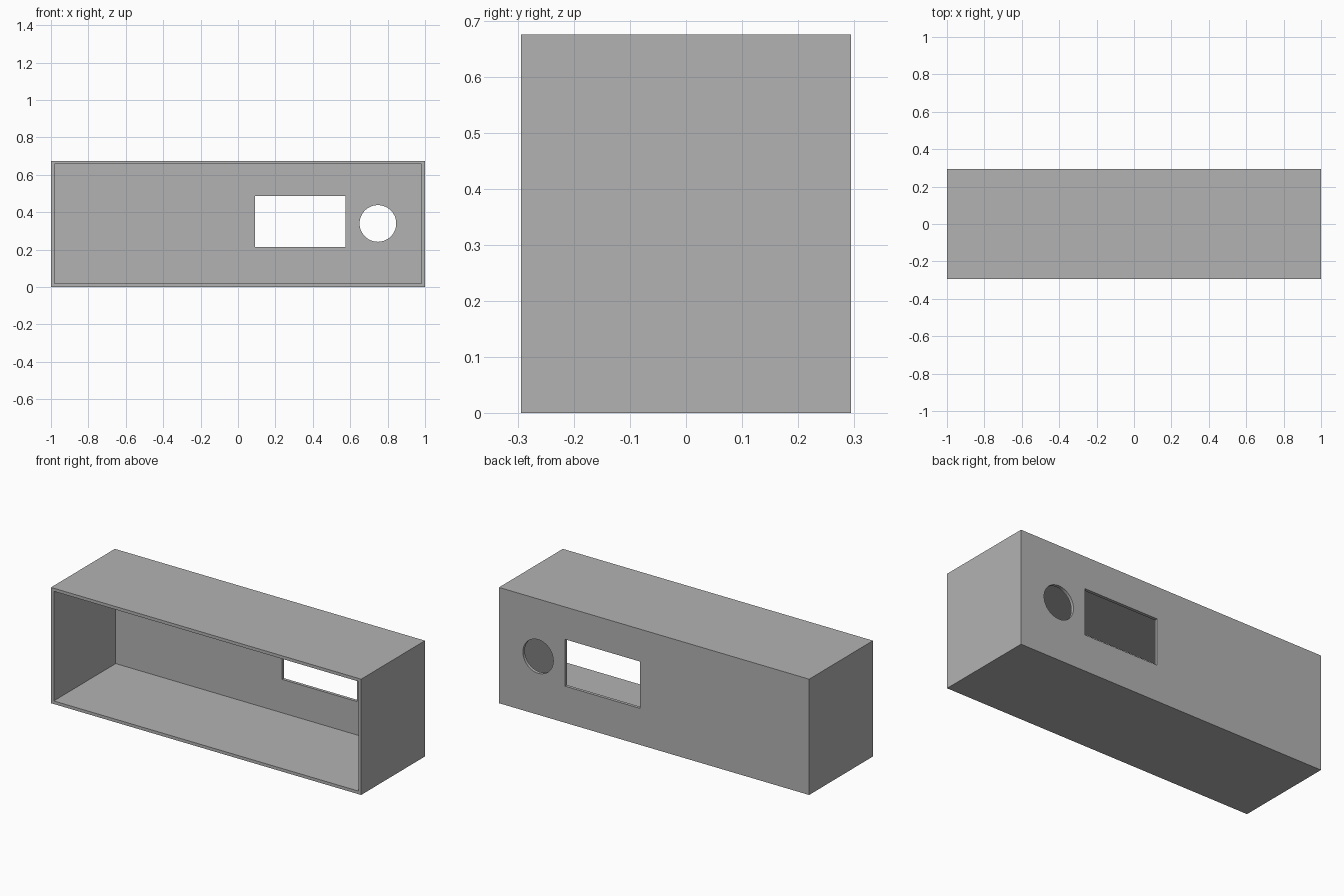
import bpy

cube = bpy.data.objects.get("Cube")
if cube:
    bpy.data.objects.remove(cube, do_unlink=True)

LENGTH, DEPTH, HEIGHT, WALL = 2.0, 0.588, 0.675, 0.018
BACK = DEPTH / 2

grey = bpy.data.materials.new("plain grey")
grey.use_nodes = True
colour = (0.45, 0.45, 0.45, 1)
grey.diffuse_color = colour
grey.node_tree.nodes["Principled BSDF"].inputs["Base Color"].default_value = colour


def box(name, low, high):
    """Axis-aligned box between two corners."""
    centre = [(a + b) / 2 for a, b in zip(low, high)]
    bpy.ops.mesh.primitive_cube_add(size=1, location=centre)
    obj = bpy.context.object
    obj.name = name
    obj.scale = [b - a for a, b in zip(low, high)]
    bpy.ops.object.transform_apply(location=True, rotation=False, scale=True)
    return obj


# Outer case
case = box("case", (-LENGTH / 2, -BACK, 0), (LENGTH / 2, BACK, HEIGHT))
case.data.materials.append(grey)

# Cavity open to the front
cavity = box("cavity_cutter", (-LENGTH / 2 + WALL, -BACK - 0.1, WALL),
             (LENGTH / 2 - WALL, BACK - WALL, HEIGHT - WALL))

# Display window and round hole through the back wall
window = box("window_cutter", (0.092, BACK - 0.1, 0.213), (0.574, BACK + 0.1, 0.486))
bpy.ops.mesh.primitive_cylinder_add(vertices=64, radius=0.098, depth=0.2,
                                    location=(0.748, BACK, 0.34), rotation=(1.5708, 0, 0))
hole = bpy.context.object
hole.name = "hole_cutter"

# Cut the openings, then discard the cutters
bpy.context.view_layer.objects.active = case
for cutter in (cavity, window, hole):
    cutter.hide_render = True
    cut = case.modifiers.new(cutter.name, "BOOLEAN")
    cut.operation = "DIFFERENCE"
    cut.solver = "EXACT"
    cut.object = cutter
    bpy.ops.object.modifier_apply(modifier=cut.name)
    bpy.data.objects.remove(cutter, do_unlink=True)

for face in case.data.polygons:
    face.material_index = 0
    face.use_smooth = False
